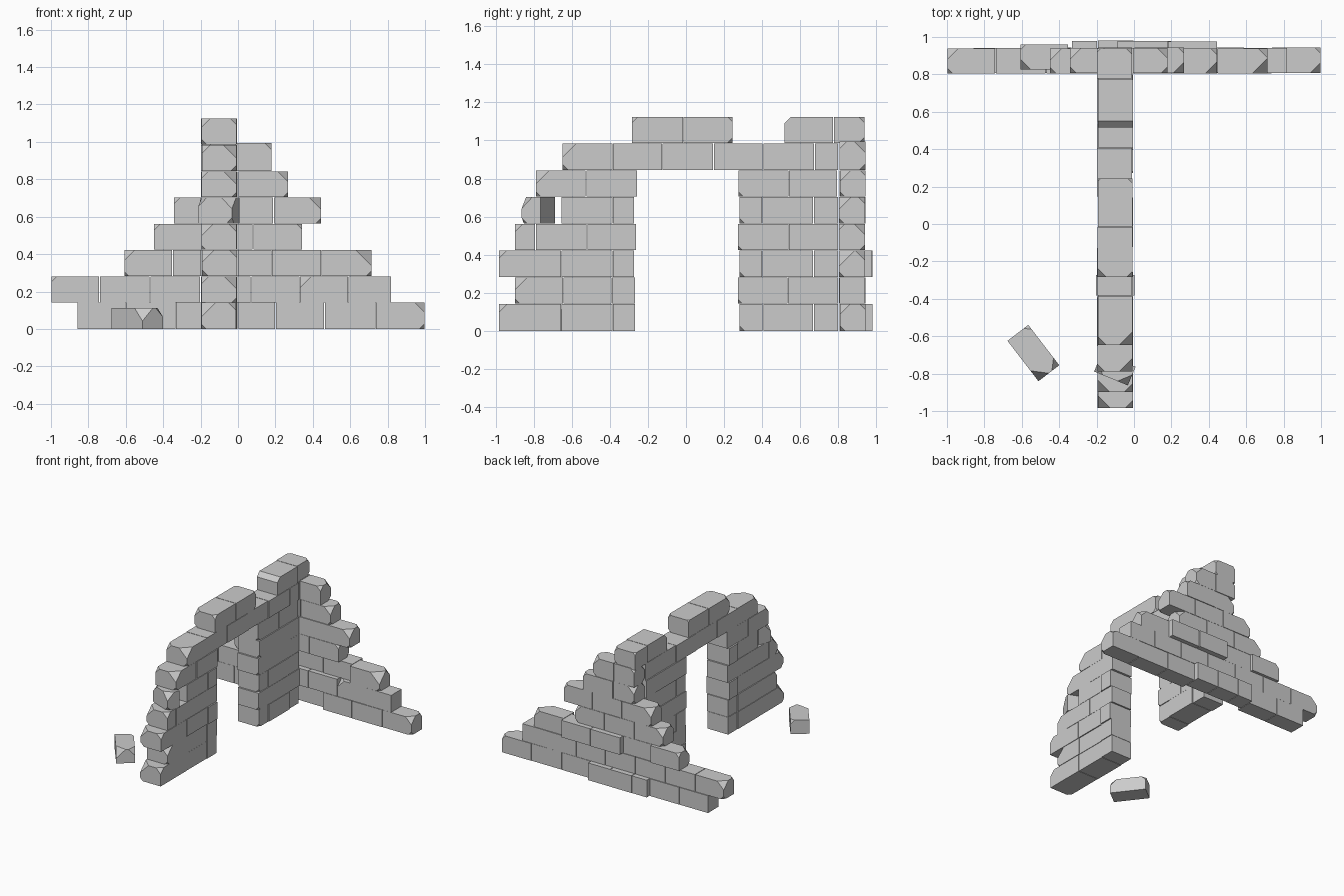
import bpy, bmesh, random
from mathutils import Vector, Matrix

if "Cube" in bpy.data.objects:
    bpy.data.objects.remove(bpy.data.objects["Cube"])

random.seed(4)
H = 0.1405   # course height
G = 0.002    # half of the joint between bricks


def brick(name, lo, hi, chips=(), rot=0.0):
    """Box from lo to hi; every chip (sx, sy, sz, size) slices off a corner or edge (a zero sign)."""
    lo, hi = Vector(lo), Vector(hi)
    half = (hi - lo) / 2
    bm = bmesh.new()
    bmesh.ops.create_cube(bm, size=1.0)
    bmesh.ops.scale(bm, vec=hi - lo, verts=bm.verts)
    for sx, sy, sz, size in chips:
        n = Vector((sx, sy, sz))
        corner = Vector((sx * half.x, sy * half.y, sz * half.z))
        point = corner - n * (size / n.length_squared)
        geom = bm.verts[:] + bm.edges[:] + bm.faces[:]
        cut = bmesh.ops.bisect_plane(bm, geom=geom, plane_co=point, plane_no=n, clear_outer=True)
        edges = [e for e in cut['geom_cut'] if isinstance(e, bmesh.types.BMEdge)]
        if edges:
            bmesh.ops.contextual_create(bm, geom=edges)
    bmesh.ops.recalc_face_normals(bm, faces=bm.faces)
    bmesh.ops.rotate(bm, verts=bm.verts, matrix=Matrix.Rotation(rot, 3, 'Z'))
    bmesh.ops.translate(bm, verts=bm.verts, vec=(lo + hi) / 2)
    me = bpy.data.meshes.new(name)
    bm.to_mesh(me)
    bm.free()
    ob = bpy.data.objects.new(name, me)
    bpy.context.collection.objects.link(ob)
    return ob


def end_chips(axis, sign, big=0.06):
    """Broken corners on the exposed end of a brick."""
    s = random.choice((-1, 1))
    out = []
    for side, up, size in ((s, 1, big), (-s, 1, big * 0.6), (s, -1, 0.03)):
        size *= random.uniform(0.8, 1.1)
        out.append((sign, side, up, size) if axis == 'x' else (side, sign, up, size))
    return out


def wobble():
    return random.uniform(-0.004, 0.004)


# Side wall: (course, joint positions along y, exposed start, exposed end)
side = [
    (0, (-.985, -.655, -.385, -.265), 1, 0), (0, (.28, .405, .67, .80), 0, 0),
    (1, (-.90, -.645, -.39, -.265), 1, 0), (1, (.27, .535, .80), 0, 0),
    (2, (-.985, -.655, -.385, -.27), 1, 0), (2, (.28, .40, .67, .80), 0, 0),
    (3, (-.90, -.79, -.52, -.26), 1, 0), (3, (.27, .54, .80), 0, 0),
    (4, (-.655, -.385, -.27), 0, 0), (4, (.28, .40, .67, .80), 0, 0),
    (5, (-.79, -.525, -.255), 1, 0), (5, (.275, .54, .795), 0, 0),
    (6, (-.65, -.385, -.125, .145, .405, .675, .80), 1, 0),
    (7, (-.285, -.015, .245), 1, 1), (7, (.515, .775, .94), 1, 1),
]
for row, ys, start, end in side:
    for i, (a, b) in enumerate(zip(ys, ys[1:])):
        wide = 0.009 if (a, b) == (-.385, -.27) else 0   # header bricks stick out
        w = wobble()
        chips = []
        if start and i == 0:
            chips += end_chips('y', -1, 0.075 if row < 7 else 0.05)
        if end and i == len(ys) - 2:
            chips += end_chips('y', 1, 0.03)
        if row == 7 and a == .515:
            chips = [(0, -1, 1, 0.035)]
        if not chips and ys[0] > 0 and i == 0:
            chips = [(1, -1, -1, 0.025)]
        brick("side_wall_brick", (-.194 + w - wide, a + G, row * H + (G if row else 0)),
              (-.008 + w + wide, b - G, (row + 1) * H), chips)

# Back wall: joint positions along x, one tuple per course
back = [
    (-.86, -.60, -.333, -.195, 0, .20, .462, .737, 1.0),
    (-1.0, -.74, -.47, -.20, .07, .33, .59, .82),
    (-.61, -.35, -.09, .18, .445, .715),
    (-.45, -.19, .08, .345),
    (-.345, -.08, .19, .445),
    (-.19, 0, .27),
    (-.195, -.008, .182),
]
pushed = {(0, 2): .04, (0, 3): .04, (0, 4): .035,    # bricks pushed out of the rear face
          (2, 0): .02, (2, 2): .04, (2, 3): .033}
for row, xs in enumerate(back):
    for i, (a, b) in enumerate(zip(xs, xs[1:])):
        shift = pushed.get((row, i), 0) + wobble() * 0.7
        chips = []
        if i == 0 and row not in (0,):
            chips += end_chips('x', -1)
        if i == len(xs) - 2 and row != 1:
            chips += end_chips('x', 1, 0.06 if row != 2 else 0.085)
        if (row, i) == (1, 5):
            chips = [(-1, -1, 1, 0.06)]
        brick("back_wall_brick", (a + G, .806 + shift, row * H + (G if row else 0)),
              (b - G, .941 + shift, (row + 1) * H + (.01 if row == 6 else 0)), chips)

# Loose brick twisted on the broken edge, and one fallen on the ground
brick("twisted_brick", (-.20, -.83, 4 * H + G), (-.005, -.722, 5 * H),
      [(-1, -1, 1, .05), (1, -1, 1, .06), (1, -1, -1, .03)], rot=-0.39)
brick("fallen_brick", (-.674, -.76, 0), (-.402, -.62, .112),
      [(1, -1, 1, .07), (1, 1, 1, .05), (-1, 1, 1, .03)], rot=-0.916)
